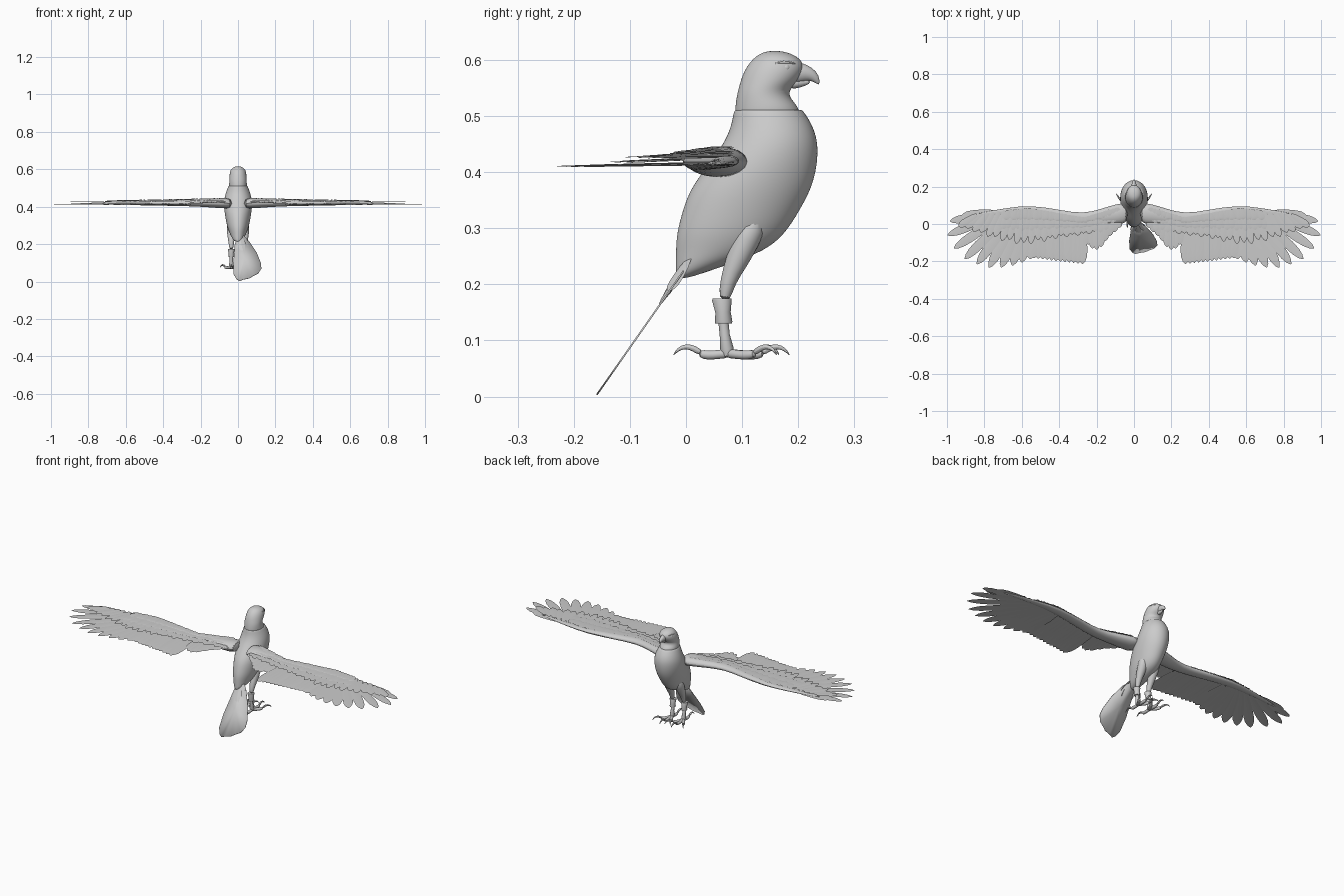
import bpy, bmesh, math
from mathutils import Vector

cube = bpy.data.objects.get("Cube")
if cube:
    bpy.data.objects.remove(cube)

grey = bpy.data.materials.new("plumage grey")
grey.use_nodes = True
grey.diffuse_color = (0.6, 0.6, 0.6, 1)
grey.node_tree.nodes["Principled BSDF"].inputs["Base Color"].default_value = (0.6, 0.6, 0.6, 1)


def finish(name, bm, subsurf=0, sheet=False):
    """Turn a bmesh into a shaded object."""
    if sheet:
        for f in bm.faces:
            f.normal_update()
            if f.normal.z < 0:
                f.normal_flip()
    else:
        bmesh.ops.recalc_face_normals(bm, faces=bm.faces)
    mesh = bpy.data.meshes.new(name)
    bm.to_mesh(mesh)
    bm.free()
    mesh.materials.append(grey)
    obj = bpy.data.objects.new(name, mesh)
    bpy.context.collection.objects.link(obj)
    if subsurf:
        obj.modifiers.new("smooth", "SUBSURF").levels = subsurf
        obj.modifiers["smooth"].render_levels = subsurf
    bpy.ops.object.select_all(action="DESELECT")
    obj.select_set(True)
    bpy.context.view_layer.objects.active = obj
    bpy.ops.object.shade_smooth_by_angle(angle=math.radians(40))
    return obj


def loft(bm, rings):
    """Skin a list of closed rings and cap both ends."""
    rows = [[bm.verts.new(p) for p in r] for r in rings]
    n = len(rows[0])
    for a, b in zip(rows, rows[1:]):
        for i in range(n):
            bm.faces.new((a[i], a[(i + 1) % n], b[(i + 1) % n], b[i]))
    bm.faces.new(rows[0])
    bm.faces.new(rows[-1])


def ellipse(centre, u, v, n):
    return [centre + u * math.cos(2 * math.pi * i / n) + v * math.sin(2 * math.pi * i / n)
            for i in range(n)]


def stack(name, sections):
    """Loft of level ellipses: height, back, front, half width."""
    bm = bmesh.new()
    loft(bm, [ellipse(Vector((0, (b + f) / 2, z)), Vector((w, 0, 0)),
                      Vector((0, (f - b) / 2, 0)), 20) for z, b, f, w in sections])
    return finish(name, bm, 2)


def tube(bm, path, radii, n=10, flat=1.0):
    pts = [Vector(p) for p in path]
    rings = []
    for i, p in enumerate(pts):
        t = (pts[min(i + 1, len(pts) - 1)] - pts[max(i - 1, 0)]).normalized()
        side = Vector((1, 0, 0)) if abs(t.x) < 0.8 else Vector((0, 1, 0))
        v = t.cross(side).normalized()
        u = v.cross(t)
        rings.append(ellipse(p, u * radii[i] * flat, v * radii[i], n))
    loft(bm, rings)


def lerp_table(table, x):
    for (x0, y0), (x1, y1) in zip(table, table[1:]):
        if x <= x1:
            return y0 + (y1 - y0) * max(0, x - x0) / (x1 - x0)
    return table[-1][1]


BLADE = [(0, .45), (.25, .8), (.5, .97), (.7, 1), (.84, .88), (.94, .55), (1, .08)]


def feather(bm, root, tip, width, side):
    """Thin blade with a slightly raised midrib."""
    root, tip = Vector(root), Vector(tip)
    d = tip - root
    across = Vector((-d.y, d.x, 0)).normalized() * width / 2
    rows = []
    for t, w in BLADE:
        c = root + d * t
        row = [c - across * w, c + Vector((0, 0, .0015 * w)), c + across * w]
        rows.append([bm.verts.new((p.x * side, p.y, p.z)) for p in row])
    for a, b in zip(rows, rows[1:]):
        for i in range(2):
            bm.faces.new((a[i], a[i + 1], b[i + 1], b[i]))


# Body and head
stack("body", [(.211, -.013, .0, .006), (.217, -.018, .022, .02), (.235, -.019, .075, .034),
               (.26, -.019, .143, .046), (.29, -.018, .178, .058), (.33, -.008, .203, .066),
               (.37, .006, .225, .073), (.41, .036, .235, .076), (.45, .066, .237, .073),
               (.48, .079, .228, .064), (.50, .083, .216, .056), (.51, .085, .209, .052),
               (.512, .09, .203, .048)])
stack("head", [(.49, .086, .205, .048), (.515, .087, .203, .049), (.53, .089, .187, .047),
               (.545, .092, .183, .046), (.56, .096, .198, .046), (.575, .101, .208, .045),
               (.59, .109, .211, .042), (.603, .12, .203, .035), (.612, .133, .186, .023),
               (.616, .148, .168, .008)])

# Hooked beak and lower bill
bm = bmesh.new()
tube(bm, [(0, .185, .577), (0, .205, .577), (0, .221, .575), (0, .232, .567), (0, .237, .556)],
     [.024, .019, .013, .008, .001], 12, .8)
tube(bm, [(0, .18, .559), (0, .205, .559), (0, .222, .561)], [.014, .009, .003], 10)
finish("beak", bm, 1)

for side, label in ((1, "left"), (-1, "right")):
    # Eye and brow ridge
    bm = bmesh.new()
    bmesh.ops.create_uvsphere(bm, u_segments=16, v_segments=10, radius=.008)
    bmesh.ops.translate(bm, verts=bm.verts, vec=(side * .031, .178, .586))
    finish(label + "_eye", bm)
    bm = bmesh.new()
    tube(bm, [(side * .038, .155, .592), (side * .036, .173, .597), (side * .026, .197, .593)],
         [.002, .004, .002], 8)
    finish(label + "_brow", bm, 1)

    # Thigh, feather cuff and shank
    x = side * .036
    bm = bmesh.new()
    tube(bm, [(x, .125, .32), (x, .108, .28), (x, .09, .24), (x, .074, .205), (x, .068, .17)],
         [.026, .025, .021, .014, .011], 14)
    finish(label + "_thigh", bm, 1)
    bm = bmesh.new()
    tube(bm, [(x, .064, .175), (x, .064, .172), (x, .066, .15), (x, .067, .133), (x, .067, .13)],
         [.017, .018, .014, .016, .015], 14)
    tube(bm, [(x, .066, .14), (x, .069, .11), (x, .073, .085), (x, .074, .072)],
         [.009, .009, .012, .009], 12)
    finish(label + "_shank", bm)

    # Toes with curved claws: heading in degrees from the front, length
    bm = bmesh.new()
    for heading, length in ((-30, .062), (0, .066), (34, .062), (180, .052)):
        a = math.radians(heading)
        d = Vector((math.sin(a) * side, math.cos(a), 0))
        base = Vector((x, .074, 0))

        def at(s, z):
            return base + d * s + Vector((0, 0, z))
        tube(bm, [at(-.004, .077), at(length * .35, .075), at(length * .65, .073),
                  at(length, .077)], [.01, .008, .009, .008], 10)
        tube(bm, [at(length - .006, .077), at(length + .008, .086), at(length + .022, .09),
                  at(length + .036, .085), at(length + .045, .073)],
             [.006, .006, .005, .0035, .0008], 8)
    finish(label + "_foot", bm, 1)

    # Wing arm along the leading edge: span, back, front, half height, height
    bm = bmesh.new()
    loft(bm, [ellipse(Vector((side * s, (b + f) / 2, z)), Vector((0, (f - b) / 2, 0)),
                      Vector((0, 0, h)), 16)
              for s, b, f, h, z in ((.03, .0, .118, .03, .418), (.09, .0, .109, .028, .419),
                                    (.17, -.005, .084, .022, .42), (.27, -.01, .053, .017, .42),
                                    (.4, .015, .077, .015, .42), (.555, .045, .102, .012, .42),
                                    (.68, .05, .087, .007, .418), (.88, .035, .05, .003, .415))])
    finish(label + "_wing_arm", bm, 1)

    # Primaries fan out from the wrist
    tips = [(.92, .045), (.985, .015), (.997, -.06), (.962, -.13), (.905, -.187), (.84, -.215),
            (.775, -.233), (.71, -.232), (.65, -.222), (.6, -.205), (.555, -.188)]
    bm = bmesh.new()
    for i, (tx, ty) in enumerate(tips):
        k = i / (len(tips) - 1)
        feather(bm, (.74 - .2 * k, .065 - .02 * k, .418 - .0006 * i),
                (tx, ty, .413 - .0004 * i), .044 + .018 * k, side)
    finish(label + "_primaries", bm, sheet=True)

    # Secondaries form the straight trailing edge
    bm = bmesh.new()
    for i in range(12):
        k = i / 11
        feather(bm, (.53 - .25 * k, .05 - .03 * k, .417 - .0005 * (i % 4)),
                (.535 - .26 * k, -.183 - .03 * k, .411 - .0005 * (i % 4)), .055, side)
    finish(label + "_secondaries", bm, sheet=True)

    # Short tertials by the body
    bm = bmesh.new()
    for i in range(8):
        k = i / 7
        feather(bm, (.25 - .17 * k, .03, .422 + .001 * i),
                (.245 - .16 * k, -.11 - .035 * math.sin(math.pi * min(1, k * 1.6)) + .09 * k * k,
                 .416 + .001 * i), .04, side)
    finish(label + "_tertials", bm, sheet=True)

    # Overlapping covert rows follow the leading edge
    lead = [(.08, .09), (.27, .035), (.555, .085), (.7, .07), (.88, .045)]
    drop = [(.08, -.03), (.25, -.055), (.4, -.075), (.57, -.115), (.68, -.085), (.87, -.0)]
    for row, count, reach, lift in (("greater", 26, 1, .01), ("middle", 28, .62, .017),
                                    ("lesser", 32, .32, .021)):
        bm = bmesh.new()
        for i in range(count):
            s = .09 + (.75 if row == "greater" else .58) * i / (count - 1)
            y0 = lerp_table(lead, s)
            y1 = y0 + (lerp_table(drop, s) - y0) * reach * (1 if i % 2 else .92)
            slant = .1 * max(0, (s - .5) / .35) * reach
            z = .42 + lift * (1.15 - .95 * s) + .0006 * (i % 3)
            feather(bm, (s, y0, z + .002), (s + slant, y1, z), .04, side)
        finish(f"{label}_{row}_coverts", bm, sheet=True)

# Tail fan, swung to one side and sloping down
outline = [(-.012, .235), (-.018, .17), (-.026, .1), (-.023, .04), (-.008, .013), (.008, .004),
           (.03, .012), (.06, .018), (.085, .033), (.108, .044), (.125, .07), (.122, .1),
           (.1, .155), (.06, .215), (.02, .24)]
bm = bmesh.new()
centre = bm.verts.new((.035, -.072, .13))
rim = [bm.verts.new((px, -.163 + .7 * pz, pz)) for px, pz in outline]
for p, q in zip(rim, rim[1:] + rim[:1]):
    bm.faces.new((centre, p, q))
tail = finish("tail_fan", bm, sheet=True)
solid = tail.modifiers.new("thickness", "SOLIDIFY")
solid.thickness = .003

# Tail coverts over the root of the fan
bm = bmesh.new()
for i, (tx, tz) in enumerate(((-.012, .17), (.012, .15), (.04, .16), (.06, .185))):
    feather(bm, (.01 + .006 * i, .005, .245), (tx, -.16 + .7 * tz, tz + .002), .03, 1)
finish("tail_coverts", bm, sheet=True)
